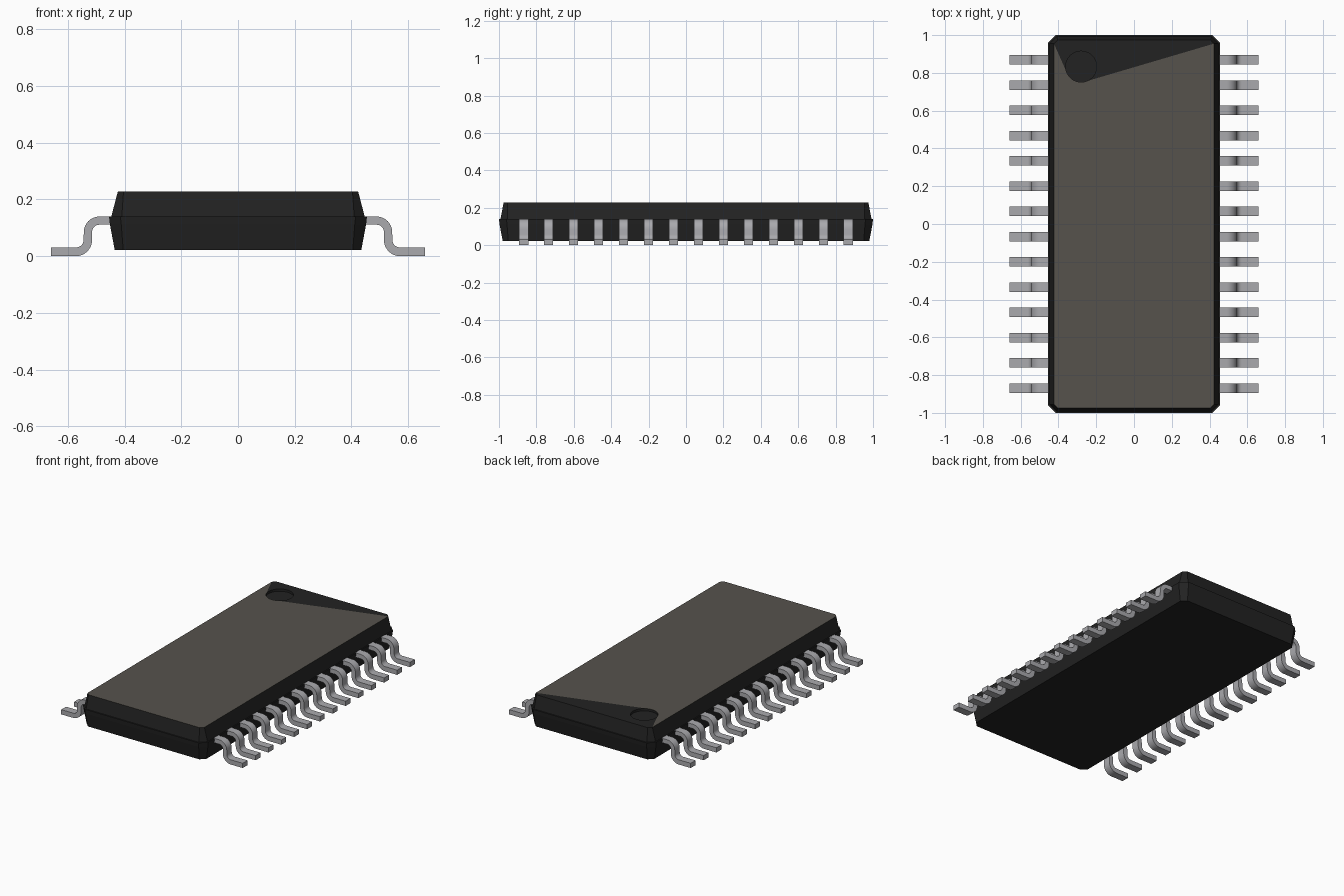
import bpy, bmesh, math

if "Cube" in bpy.data.objects:
    bpy.data.objects.remove(bpy.data.objects["Cube"])


def material(name, rgb):
    m = bpy.data.materials.new(name)
    m.diffuse_color = (*rgb, 1)
    m.use_nodes = True
    m.node_tree.nodes["Principled BSDF"].inputs["Base Color"].default_value = m.diffuse_color
    return m


BLACK = material("black plastic", (0.016, 0.016, 0.016))
BROWN = material("brown grey top", (0.093, 0.085, 0.073))
METAL = material("lead metal", (0.40, 0.40, 0.42))


def finish(bm, name, mats):
    bmesh.ops.recalc_face_normals(bm, faces=bm.faces)
    mesh = bpy.data.meshes.new(name)
    bm.to_mesh(mesh)
    bm.free()
    obj = bpy.data.objects.new(name, mesh)
    bpy.context.collection.objects.link(obj)
    for m in mats:
        mesh.materials.append(m)
    return obj


def octagon(bm, hx, hy, c, z):
    # starts at the right side near the back, runs counter-clockwise
    pts = [(hx, hy - c), (hx - c, hy), (c - hx, hy), (-hx, hy - c),
           (-hx, c - hy), (c - hx, -hy), (hx - c, -hy), (hx, c - hy)]
    return [bm.verts.new((x, y, z)) for x, y in pts]


def bridge(bm, a, b):
    n = len(a)
    for i in range(n):
        bm.faces.new((a[i], a[(i + 1) % n], b[(i + 1) % n], b[i]))


# Package body: chamfered stack with a small parting ledge
TOP = 0.228
bm = bmesh.new()
rings = [octagon(bm, *r) for r in (
    (0.435, 0.98, 0.03, 0.022), (0.452, 0.997, 0.04, 0.112),
    (0.455, 1.0, 0.04, 0.14), (0.447, 0.992, 0.037, 0.14),
    (0.424, 0.975, 0.02, TOP))]
for a, b in zip(rings, rings[1:]):
    bridge(bm, a, b)
bm.faces.new(rings[0])

# Round pin-one recess
N = 40
rim, floor = [[bm.verts.new((-0.28 + 0.082 * math.cos(i * math.tau / N),
                             0.833 + 0.082 * math.sin(i * math.tau / N), z))
               for i in range(N)] for z in (TOP, TOP - 0.015)]
bridge(bm, rim, floor)
bm.faces.new(floor)

# Top surface: dark wedge behind the recess, brown panel in front of it
t = rings[-1]
left, right = 23, 32
bm.faces.new(t[:4] + [rim[i % N] for i in range(left, right - N - 1, -1)])
panel = bm.faces.new(t[3:] + [t[0]] + rim[left:right + 1][::-1])
panel.material_index = 1
finish(bm, "package_body", [BLACK, BROWN])


# Gull-wing lead profile (x, z)
def arc(cx, cz, r, a0, a1, n=8):
    return [(cx + r * math.cos(math.radians(a0 + (a1 - a0) * i / n)),
             cz + r * math.sin(math.radians(a0 + (a1 - a0) * i / n)))
            for i in range(n + 1)]


upper = [(0.44, 0.14)] + arc(0.489, 0.085, 0.055, 90, 0) \
    + arc(0.571, 0.057, 0.026, 180, 270) + [(0.66, 0.031)]
lower = [(0.44, 0.111)] + arc(0.489, 0.085, 0.026, 90, 0) \
    + arc(0.572, 0.057, 0.057, 180, 270) + [(0.66, 0.0)]


def lead_row(name, side):
    bm = bmesh.new()
    for k in range(14):
        y = (k - 6.5) * 0.1336
        rows = [[bm.verts.new((side * x, y + s * 0.025, z)) for x, z in line]
                for line, s in ((upper, -1), (upper, 1), (lower, 1), (lower, -1))]
        sections = list(zip(*rows))
        for a, b in zip(sections, sections[1:]):
            bridge(bm, a, b)
        bm.faces.new(sections[0])
        bm.faces.new(sections[-1])
    obj = finish(bm, name, [METAL])
    bpy.ops.object.select_all(action='DESELECT')
    obj.select_set(True)
    bpy.context.view_layer.objects.active = obj
    bpy.ops.object.shade_smooth_by_angle(angle=math.radians(35))


lead_row("right_leads", 1)
lead_row("left_leads", -1)
